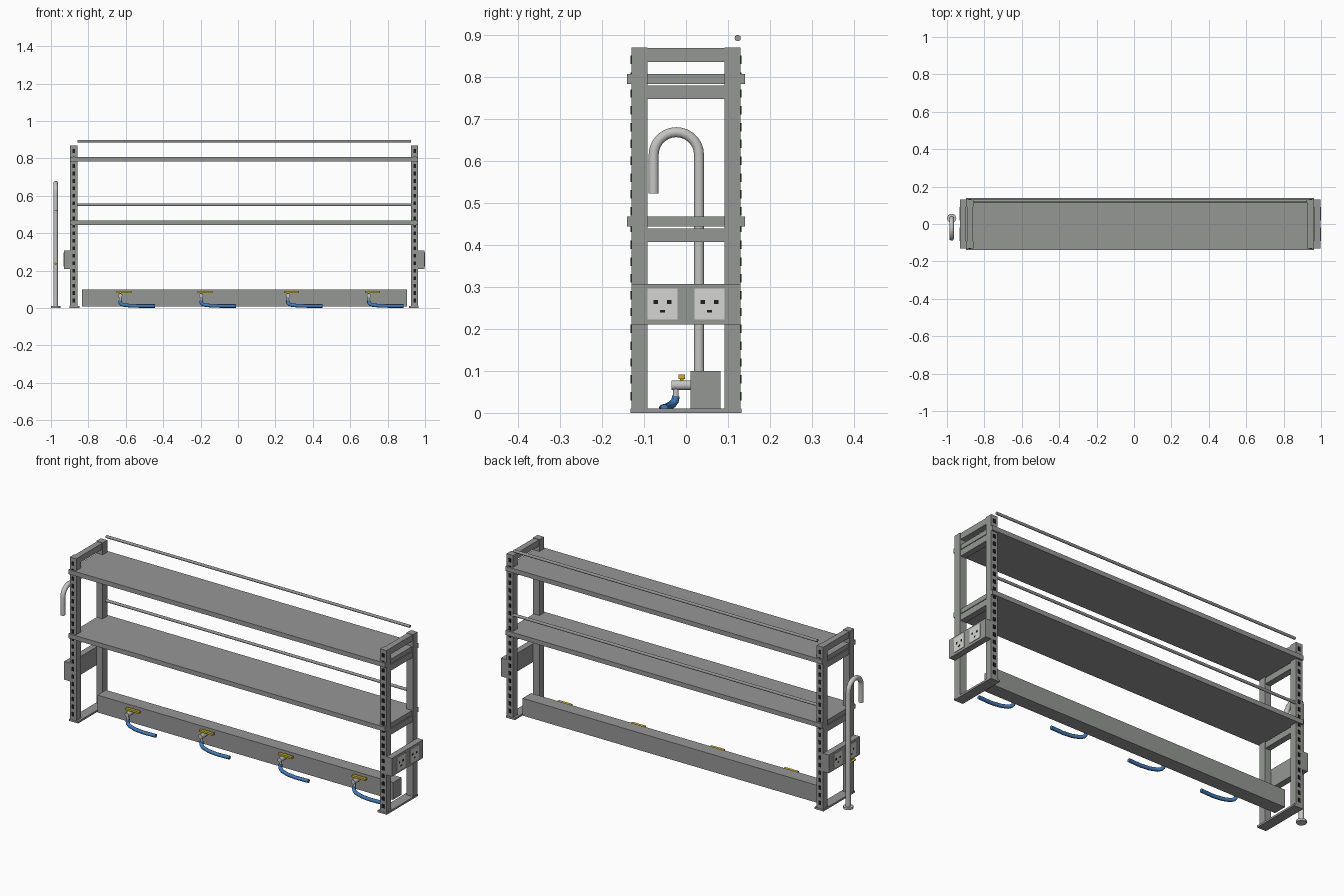
import bpy, bmesh, math
from mathutils import Vector

if "Cube" in bpy.data.objects:
    bpy.data.objects.remove(bpy.data.objects["Cube"])


def material(name, rgb):
    m = bpy.data.materials.new(name)
    m.diffuse_color = (*rgb, 1)
    m.use_nodes = True
    m.node_tree.nodes["Principled BSDF"].inputs["Base Color"].default_value = m.diffuse_color
    return m


STEEL = material("grey steel", (0.30, 0.31, 0.30))
CHROME = material("light metal", (0.56, 0.56, 0.55))
PLATE = material("socket white", (0.66, 0.67, 0.65))
BLACK = material("black", (0.012, 0.012, 0.012))
BLUE = material("hose blue", (0.05, 0.19, 0.48))
YELLOW = material("handle yellow", (0.62, 0.46, 0.02))


def boxes(name, mat, spans):
    """One object made of axis-aligned boxes (x0, x1, y0, y1, z0, z1)."""
    bm = bmesh.new()
    for x0, x1, y0, y1, z0, z1 in spans:
        verts = bmesh.ops.create_cube(bm, size=1)["verts"]
        for v in verts:
            v.co = Vector((x1 if v.co.x > 0 else x0,
                           y1 if v.co.y > 0 else y0,
                           z1 if v.co.z > 0 else z0))
    me = bpy.data.meshes.new(name)
    bm.to_mesh(me)
    bm.free()
    me.materials.append(mat)
    ob = bpy.data.objects.new(name, me)
    bpy.context.collection.objects.link(ob)
    return ob


def tube(name, mat, points, radius):
    """Round tube through the points, with capped ends."""
    cu = bpy.data.curves.new(name, "CURVE")
    cu.dimensions = "3D"
    cu.bevel_depth = radius
    cu.bevel_resolution = 3
    cu.use_fill_caps = True
    sp = cu.splines.new("POLY")
    sp.points.add(len(points) - 1)
    for p, co in zip(sp.points, points):
        p.co = (*co, 1)
    cu.materials.append(mat)
    ob = bpy.data.objects.new(name, cu)
    bpy.context.collection.objects.link(ob)
    bpy.ops.object.select_all(action="DESELECT")
    ob.select_set(True)
    bpy.context.view_layer.objects.active = ob
    bpy.ops.object.convert(target="MESH")
    bpy.ops.object.shade_smooth_by_angle(angle=math.radians(40))
    return bpy.context.object


MID = 0.033               # centre of the frame in x
OUT, INN = 0.93, 0.892    # outer and inner post faces, measured from MID
SHELVES = (0.443, 0.783)  # undersides of the shelves


def side_span(s, a, b):
    """x range on side s between distances a and b from the frame centre."""
    return tuple(sorted((MID + s * a, MID + s * b)))


for s, side in ((-1, "left"), (1, "right")):
    px = side_span(s, INN, OUT)
    mx = (px[0] + px[1]) / 2

    # Posts with a row of slots on their outward faces
    for t, end in ((-1, "front"), (1, "back")):
        py = sorted((t * 0.092, t * 0.13))
        boxes(f"{side}_{end}_post", STEEL, [(*px, *py, 0.008, 0.87)])
        sy = sorted((t * 0.129, t * 0.1325))
        boxes(f"{side}_{end}_slots", BLACK,
              [(mx - 0.007, mx + 0.007, *sy, z, z + 0.02)
               for z in (0.03 + 0.04 * i for i in range(21))])

    # Foot plate and cross rails
    boxes(f"{side}_foot", STEEL,
          [(*side_span(s, INN - 0.012, OUT + 0.003), -0.132, 0.132, 0, 0.01)])
    rails = [(0.835, 0.868)] + [(z - 0.036, z - 0.004) for z in SHELVES]
    boxes(f"{side}_rails", STEEL,
          [(*side_span(s, INN + 0.003, OUT - 0.003), -0.092, 0.092, *z) for z in rails])

    # Socket box with two faceplates
    boxes(f"{side}_socket_box", STEEL,
          [(*side_span(s, OUT, OUT + 0.033), -0.13, 0.13, 0.21, 0.307)])
    face = OUT + 0.033
    boxes(f"{side}_socket_plates", PLATE,
          [(*side_span(s, face - 0.002, face + 0.003), y - 0.036, y + 0.036, 0.222, 0.296)
           for y in (-0.056, 0.056)])
    holes = [(dy, z, w, h) for dy, z, w, h in
             ((-0.016, 0.264, 0.005, 0.005), (0.016, 0.264, 0.005, 0.005),
              (0, 0.242, 0.006, 0.003))]
    boxes(f"{side}_socket_holes", BLACK,
          [(*side_span(s, face, face + 0.004), y + dy - w, y + dy + w, z - h, z + h)
           for y in (-0.056, 0.056) for dy, z, w, h in holes])

# Shelves: board between the posts, with front and back lips passing over them
for z, level in zip(SHELVES, ("lower", "upper")):
    boxes(f"{level}_shelf", STEEL, [
        (MID - INN, MID + INN, -0.131, 0.131, z, z + 0.024),
        (MID - OUT + 0.004, MID + OUT - 0.004, -0.0915, 0.0915, z, z + 0.024),
        (MID - OUT, MID + OUT, -0.14, -0.130, z, z + 0.024),
        (MID - OUT, MID + OUT, 0.130, 0.14, z, z + 0.024)])
    # Guard rod above the back edge
    tube(f"{level}_guard_rod", STEEL,
         [(MID - INN, 0.123, z + 0.109), (MID + INN, 0.123, z + 0.109)], 0.0075)

# Service duct along the bottom
boxes("service_duct", STEEL, [(-0.834, 0.903, 0.011, 0.082, 0.008, 0.10)])

# Taps with hoses
for i, x in enumerate((-0.63, -0.197, 0.267, 0.70), 1):
    tube(f"tap_{i}_body", CHROME, [(x, 0.012, 0.066), (x, -0.035, 0.066)], 0.012)
    tube(f"tap_{i}_spout", CHROME, [(x, -0.024, 0.066), (x, -0.024, 0.032)], 0.007)
    tube(f"tap_{i}_stem", YELLOW, [(x, -0.01, 0.07), (x, -0.01, 0.086)], 0.004)
    boxes(f"tap_{i}_handle", YELLOW,
          [(x - 0.02, x + 0.06, -0.018, -0.002, 0.081, 0.091)])
    tube(f"tap_{i}_hose", BLUE,
         [(x, -0.024, 0.040), (x, -0.026, 0.029), (x + 0.006, -0.032, 0.021),
          (x + 0.02, -0.040, 0.016), (x + 0.06, -0.050, 0.012),
          (x + 0.11, -0.055, 0.011), (x + 0.185, -0.052, 0.011)], 0.0095)

# Swan-neck water pipe standing on the left
X = -0.975
arc = [(X, -0.023 + 0.054 * math.cos(math.pi * i / 14),
        0.614 + 0.054 * math.sin(math.pi * i / 14)) for i in range(15)]
tube("swan_neck_pipe", CHROME, [(X, 0.031, 0.005)] + arc + [(X, -0.077, 0.522)], 0.0125)
tube("pipe_flange", CHROME, [(X, 0.031, 0), (X, 0.031, 0.011)], 0.025)
tube("pipe_tap_handle", YELLOW, [(X, 0.03, 0.237), (X, -0.025, 0.237)], 0.006)
